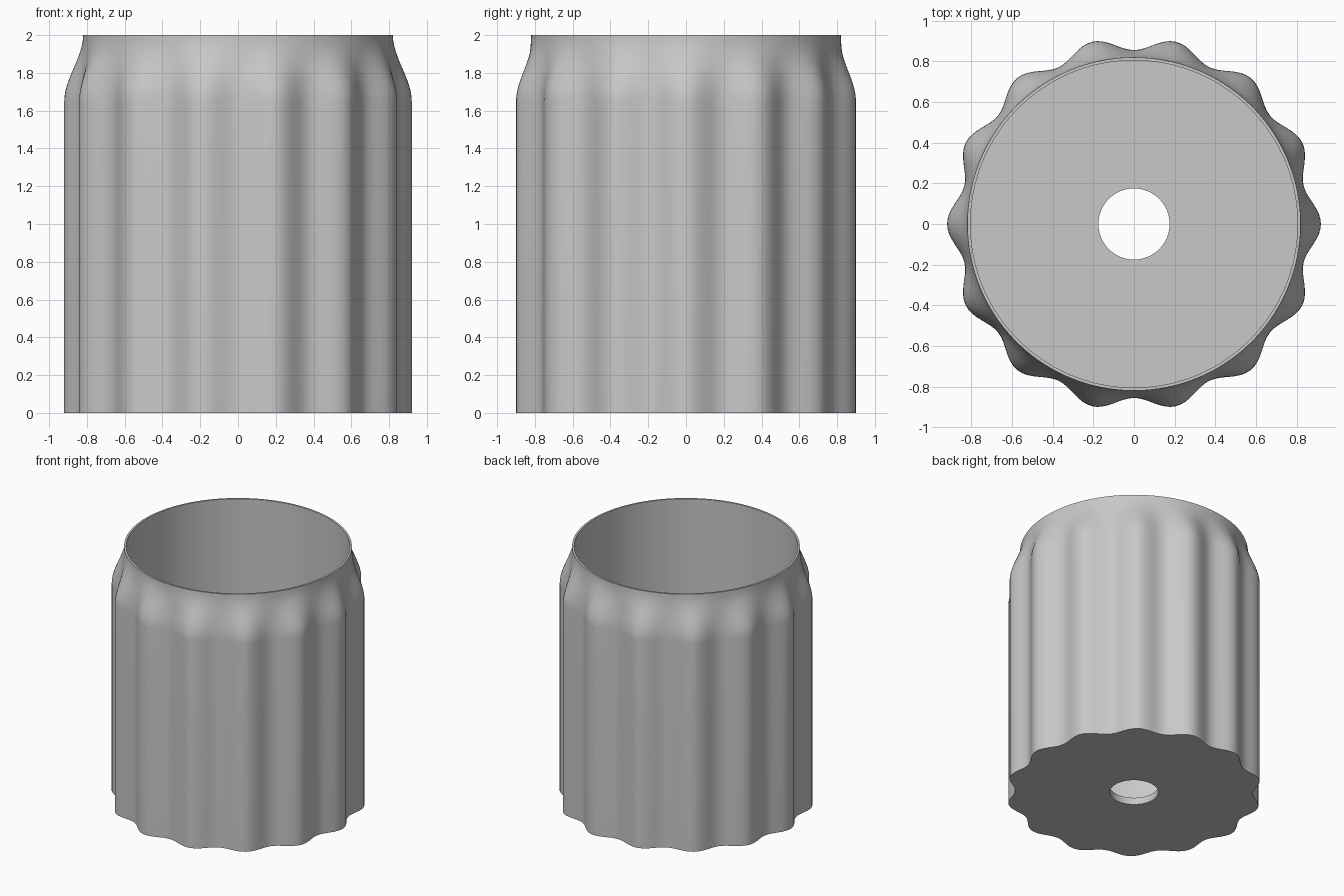
import bpy, bmesh, math

cube = bpy.data.objects.get("Cube")
if cube:
    bpy.data.objects.remove(cube, do_unlink=True)

LOBES, SEGMENTS = 14, 224
HEIGHT, SHOULDER, FLOOR = 2.0, 1.65, 0.055
OUTER, RIPPLE = 0.888, 0.032
RIM, BORE, HOLE = 0.82, 0.805, 0.175
SHOULDER_STEPS = 12

# Cross-section as (radius, ripple depth, height), from the drain hole round to the inner floor
section = [(HOLE, 0, 0), (OUTER, RIPPLE, 0)]
for i in range(SHOULDER_STEPS + 1):
    t = i / SHOULDER_STEPS
    s = t * t * (3 - 2 * t)
    section.append((OUTER + (RIM - OUTER) * s, RIPPLE * (1 - s),
                    SHOULDER + (HEIGHT - SHOULDER) * t))
section += [(BORE, 0, HEIGHT), (BORE, 0, FLOOR), (HOLE, 0, FLOOR)]

# Sweep the section around the axis, closing it back through the hole wall
bm = bmesh.new()
rings = []
for radius, depth, z in section:
    ring = []
    for k in range(SEGMENTS):
        a = math.tau * k / SEGMENTS
        r = radius + depth * math.cos(LOBES * a)
        ring.append(bm.verts.new((r * math.cos(a), r * math.sin(a), z)))
    rings.append(ring)
for low, high in zip(rings, rings[1:] + rings[:1]):
    for k in range(SEGMENTS):
        n = (k + 1) % SEGMENTS
        bm.faces.new((low[k], low[n], high[n], high[k]))
bmesh.ops.recalc_face_normals(bm, faces=bm.faces)

mesh = bpy.data.meshes.new("fluted_pot")
bm.to_mesh(mesh)
bm.free()
pot = bpy.data.objects.new("fluted_pot", mesh)
bpy.context.collection.objects.link(pot)

# Plain grey material
grey = bpy.data.materials.new("light_grey")
grey.use_nodes = True
colour = (0.58, 0.58, 0.58, 1)
grey.diffuse_color = colour
grey.node_tree.nodes["Principled BSDF"].inputs["Base Color"].default_value = colour
mesh.materials.append(grey)

# Smooth walls with crisp rim, base and hole edges
bpy.ops.object.select_all(action="DESELECT")
pot.select_set(True)
bpy.context.view_layer.objects.active = pot
bpy.ops.object.shade_smooth_by_angle(angle=math.radians(35))
